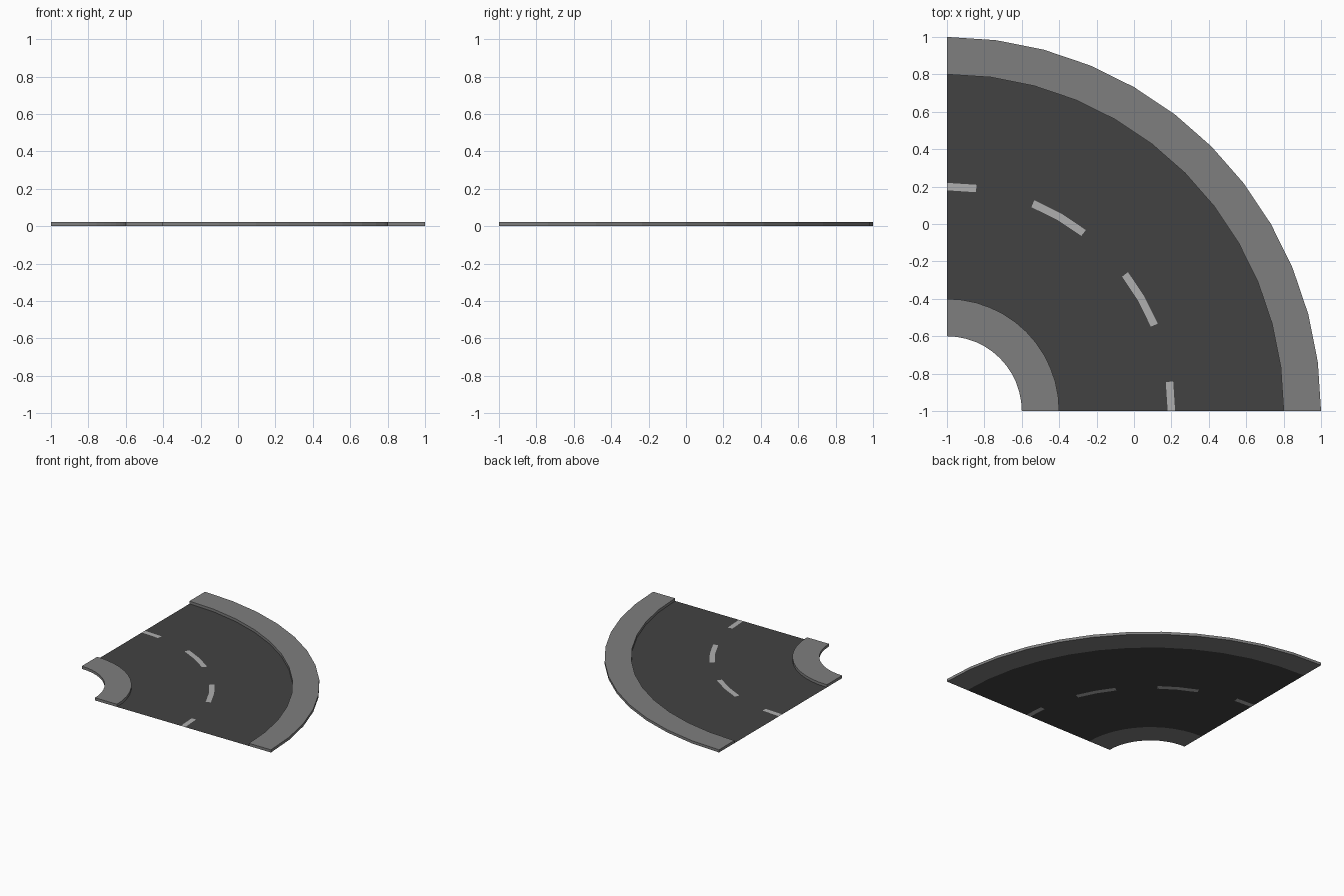
import bpy, bmesh
from math import sin, cos, radians

if "Cube" in bpy.data.objects:
    bpy.data.objects.remove(bpy.data.objects["Cube"])

STEP = 7.5     # degrees per flat segment, 12 in the quarter turn
KERB = 0.022   # pavement height


def material(name, v):
    m = bpy.data.materials.new(name)
    m.diffuse_color = (v, v, v, 1)
    m.use_nodes = True
    m.node_tree.nodes["Principled BSDF"].inputs["Base Color"].default_value = m.diffuse_color
    return m


def arc_band(name, r0, r1, spans, mat, height=0):
    """Flat ring sectors around the corner (-1, -1), optionally raised into solids."""
    bm = bmesh.new()
    for first, last in spans:
        pairs = []
        for i in range(first, last + 1):
            a = radians(i * STEP)
            pairs.append([bm.verts.new((-1 + r * cos(a), -1 + r * sin(a), 0)) for r in (r0, r1)])
        faces = [bm.faces.new((p[0], p[1], q[1], q[0])) for p, q in zip(pairs, pairs[1:])]
        if height:
            ext = bmesh.ops.extrude_face_region(bm, geom=faces, use_keep_orig=True)
            top = [g for g in ext["geom"] if isinstance(g, bmesh.types.BMVert)]
            bmesh.ops.translate(bm, verts=top, vec=(0, 0, height))
            bmesh.ops.recalc_face_normals(bm, faces=bm.faces)
    me = bpy.data.meshes.new(name)
    bm.to_mesh(me)
    bm.free()
    me.materials.append(mat)
    ob = bpy.data.objects.new(name, me)
    bpy.context.collection.objects.link(ob)
    return ob


asphalt = material("asphalt", 0.055)
concrete = material("concrete", 0.21)
paint = material("paint", 0.43)
full = [(0, 12)]

# Raised pavements
arc_band("outer_pavement", 1.8, 2.0, full, concrete, KERB)
arc_band("inner_pavement", 0.4, 0.6, full, concrete, KERB)

# Road lanes on either side of the centre line
arc_band("inner_lane", 0.6, 1.18, full, asphalt)
arc_band("outer_lane", 1.22, 1.8, full, asphalt)

# Dashed centre line, set flush in the road, and the asphalt between dashes
arc_band("centre_dashes", 1.18, 1.22, [(0, 1), (3, 5), (7, 9), (11, 12)], paint)
arc_band("centre_gaps", 1.18, 1.22, [(1, 3), (5, 7), (9, 11)], asphalt)
